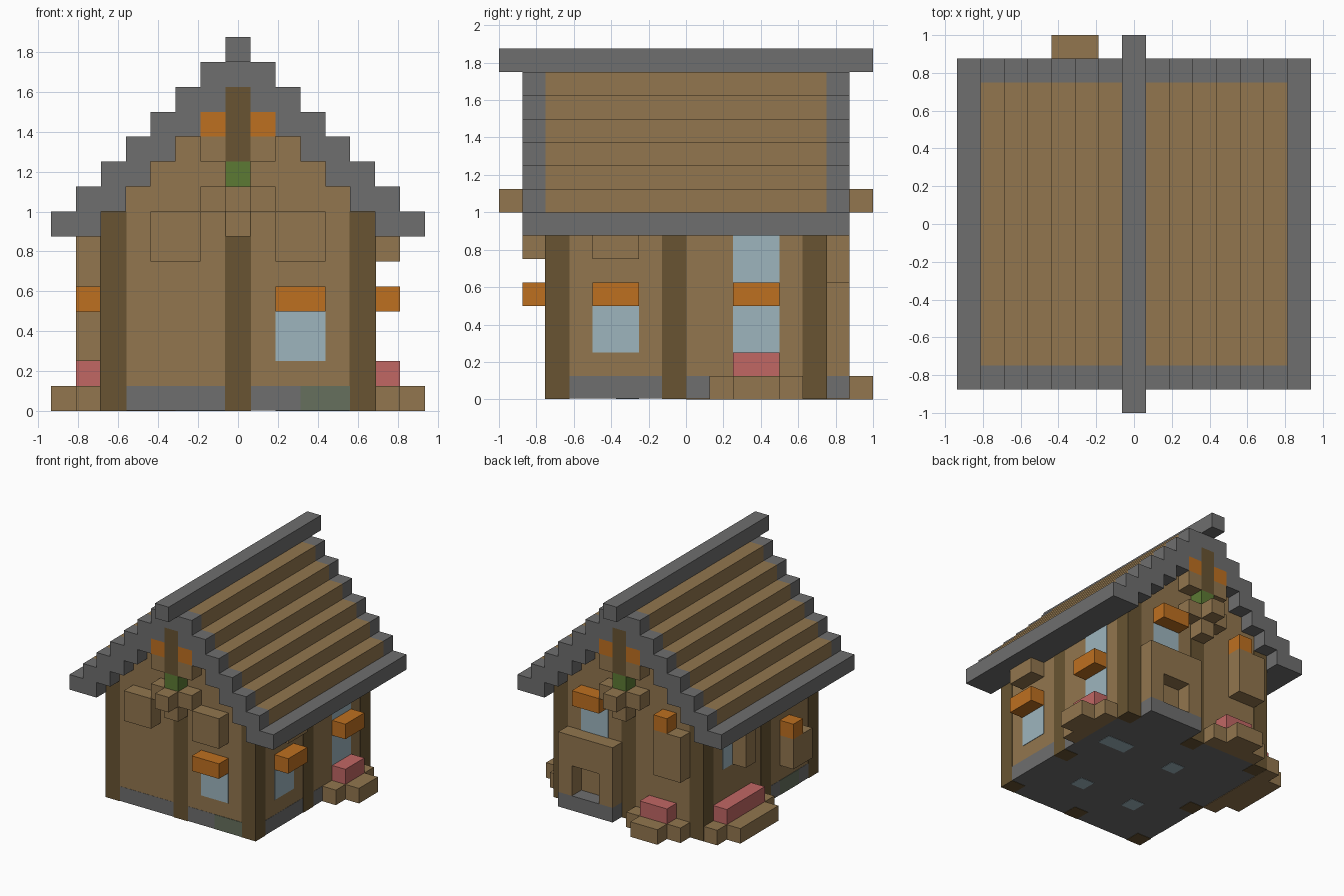
import bpy
import bmesh
from mathutils import Matrix, Vector

if "Cube" in bpy.data.objects:
    bpy.data.objects.remove(bpy.data.objects["Cube"], do_unlink=True)

U = 0.125      # one block
FRONT, BACK = -1, 1


def material(name, r, g, b):
    def lin(c):
        c /= 255
        return c / 12.92 if c < 0.04 else ((c + 0.055) / 1.055) ** 2.4
    m = bpy.data.materials.new(name)
    m.use_nodes = True
    col = (lin(r), lin(g), lin(b), 1)
    m.diffuse_color = col
    m.node_tree.nodes["Principled BSDF"].inputs["Base Color"].default_value = col
    return m


PLANK = material("oak planks", 146, 118, 78)
LOG = material("dark log", 104, 84, 50)
STONE = material("grey stone", 110, 110, 110)
MOSS = material("mossy stone", 102, 112, 93)
GLASS = material("pale glass", 157, 181, 190)
ORANGE = material("orange awning", 190, 112, 32)
RED = material("red flowers", 193, 103, 100)
GREEN = material("green plant", 92, 122, 52)


def box(name, mat, x, y, z, proud=0.0):
    """Box from block ranges; proud pushes the sides out a hair."""
    bm = bmesh.new()
    lo = Vector((min(x), min(y), min(z))) * U
    hi = Vector((max(x), max(y), max(z))) * U
    side = Vector((proud, proud, 0))
    lo, hi = lo - side, hi + side
    bmesh.ops.create_cube(bm, size=1, matrix=Matrix.Translation((lo + hi) / 2)
                          @ Matrix.Diagonal((*(hi - lo), 1)))
    me = bpy.data.meshes.new(name)
    bm.to_mesh(me)
    bm.free()
    me.materials.append(mat)
    ob = bpy.data.objects.new(name, me)
    bpy.context.collection.objects.link(ob)
    return ob


def on_end(name, mat, end, x, z, depth=(6, 7)):
    """Block standing out from the front or back wall."""
    return box(name, mat, x, (end * depth[0], end * depth[1]), z)


def on_side(name, mat, side, y, z, depth=(5.5, 6.5)):
    """Block standing out from a side wall."""
    return box(name, mat, (side * depth[0], side * depth[1]), y, z)


PANE = (-0.1, 0.03)   # thin plate on a wall, in blocks


def pane_end(name, mat, end, x, z):
    on_end(name, mat, end, x, z, (6 + PANE[0], 6 + PANE[1]))


def pane_side(name, mat, side, y, z):
    on_side(name, mat, side, y, z, (5.5 + PANE[0], 5.5 + PANE[1]))


# Walls and stone footing
box("walls", PLANK, (-5.5, 5.5), (-6, 6), (0.5, 8))
box("foundation", STONE, (-5.5, 5.5), (-6, 6), (0.03, 1), 0.0015)
pane_end("moss_patch_front", MOSS, FRONT, (2.5, 4.5), (0.03, 1))
pane_side("moss_patch_side", MOSS, -1, (-4, -2), (0.03, 1))

# Stepped gable walls
for k in range(8, 13):
    w = 12.5 - k
    box("gable_tier", PLANK, (-w, w), (-6, 6), (k, k + 1))

# Log posts at corners and mid walls
for sx in (-1, 1):
    for y in (-6, -1, 5):
        box("side_post", LOG, (sx * 4.5, sx * 5.5), (y, y + 1), (0.01, 8), 0.003)
for sy in (FRONT, BACK):
    box("end_post", LOG, (-0.5, 0.5), (sy * 5, sy * 6), (0.01, 9), 0.003)

# Glass blocks set in the floor
for x0, x1, y in ((2.5, 4.5, 2), (-1.5, -0.5, 2), (1.5, 2.5, -3), (-2.5, -1.5, -3)):
    box("floor_glass", GLASS, (x0, x1), (y, y + 1), (0.01, 0.5))

# Stepped roof with stone trim
for s in (-1, 1):
    box("eave", STONE, (s * 6.5, s * 7.5), (-7, 7), (7, 8))
    box("eave_soffit", STONE, (s * 5.5, s * 6.5), (-6, 6), (7, 8))
    for i in range(1, 7):
        x = (s * (i - 0.5), s * (i + 0.5))
        base = 8 if i == 6 else 13 - i
        box("roof_step", PLANK, x, (-6, 6), (base, 15 - i))
        for end in (FRONT, BACK):
            on_end("roof_trim", STONE, end, x, (13 - i, 15 - i))
box("ridge_support", STONE, (-0.5, 0.5), (-7, 7), (13, 14))
box("ridge_beam", STONE, (-0.5, 0.5), (-8, 8), (14, 15))

# Gable decoration and hanging planter, same on both ends
for end in (FRONT, BACK):
    on_end("gable_post", LOG, end, (-0.5, 0.5), (10, 13))
    for s in (-1, 1):
        x = (s * 0.5, s * 1.5)
        on_end("gable_block", PLANK, end, x, (10, 11))
        on_end("gable_awning", ORANGE, end, x, (11, 12))
        on_end("planter_side", PLANK, end, x, (8, 9))
    on_end("planter_core", PLANK, end, (-0.5, 0.5), (7, 9))
    on_end("planter_front", PLANK, end, (-0.5, 0.5), (8, 9), (7, 8))
    on_end("planter_plant", GREEN, end, (-0.5, 0.5), (9, 10))

# Front wall: shutters, window and awning
for s in (-1, 1):
    on_end("front_shutter", PLANK, FRONT, (s * 1.5, s * 3.5), (6, 8))
on_end("front_awning", ORANGE, FRONT, (1.5, 3.5), (4, 5))
pane_end("front_window", GLASS, FRONT, (1.5, 3.5), (2, 4))

# +x wall: two windows
for y, top in ((-4, 4), (2, 7)):
    pane_side("side_window", GLASS, 1, (y, y + 2), (2, top))
    on_side("side_awning", ORANGE, 1, (y, y + 2), (4, 5))
on_side("side_shutter", PLANK, 1, (-4, -2), (6, 7))

# -x wall: shutters, awning and window
on_side("low_shutter", PLANK, -1, (-4, -2), (2, 4))
on_side("low_awning", ORANGE, -1, (-3, -2), (4, 5))
on_side("high_shutter", PLANK, -1, (2, 3), (4, 7))
pane_side("narrow_window", GLASS, -1, (3, 4), (4, 7))

# Back wall: window, awnings and shutter
pane_end("back_window", GLASS, BACK, (1.5, 3.5), (5, 7))
on_end("back_awning", ORANGE, BACK, (1.5, 3.5), (7, 8))
on_end("back_shutter", PLANK, BACK, (-4.5, -2.5), (4, 7))
on_end("small_awning", ORANGE, BACK, (-3.5, -2.5), (7, 8))

# Hearth on the back wall with an open mouth
on_end("hearth_base", STONE, BACK, (0.5, 4.5), (0.03, 1))
on_end("hearth_jamb", PLANK, BACK, (0.5, 1.5), (1, 5))
on_end("hearth_jamb", PLANK, BACK, (3.5, 4.5), (1, 5))
on_end("hearth_lintel", PLANK, BACK, (1.5, 3.5), (3, 5))


# Flower beds: stepped wooden kerb with blooms on top
def flower_bed(place, where, a, b, wall):
    place("bed_kerb", PLANK, where, (a - 1, b + 1), (0, 1), (wall, wall + 1))
    place("bed_front", PLANK, where, (a, b), (0, 1), (wall + 1, wall + 2))
    place("bed_flowers", RED, where, (a, b), (1, 2), (wall, wall + 1))


flower_bed(on_side, 1, 2, 4, 5.5)
flower_bed(on_side, -1, 1, 5, 5.5)
flower_bed(on_end, BACK, -3.5, -1.5, 6)
